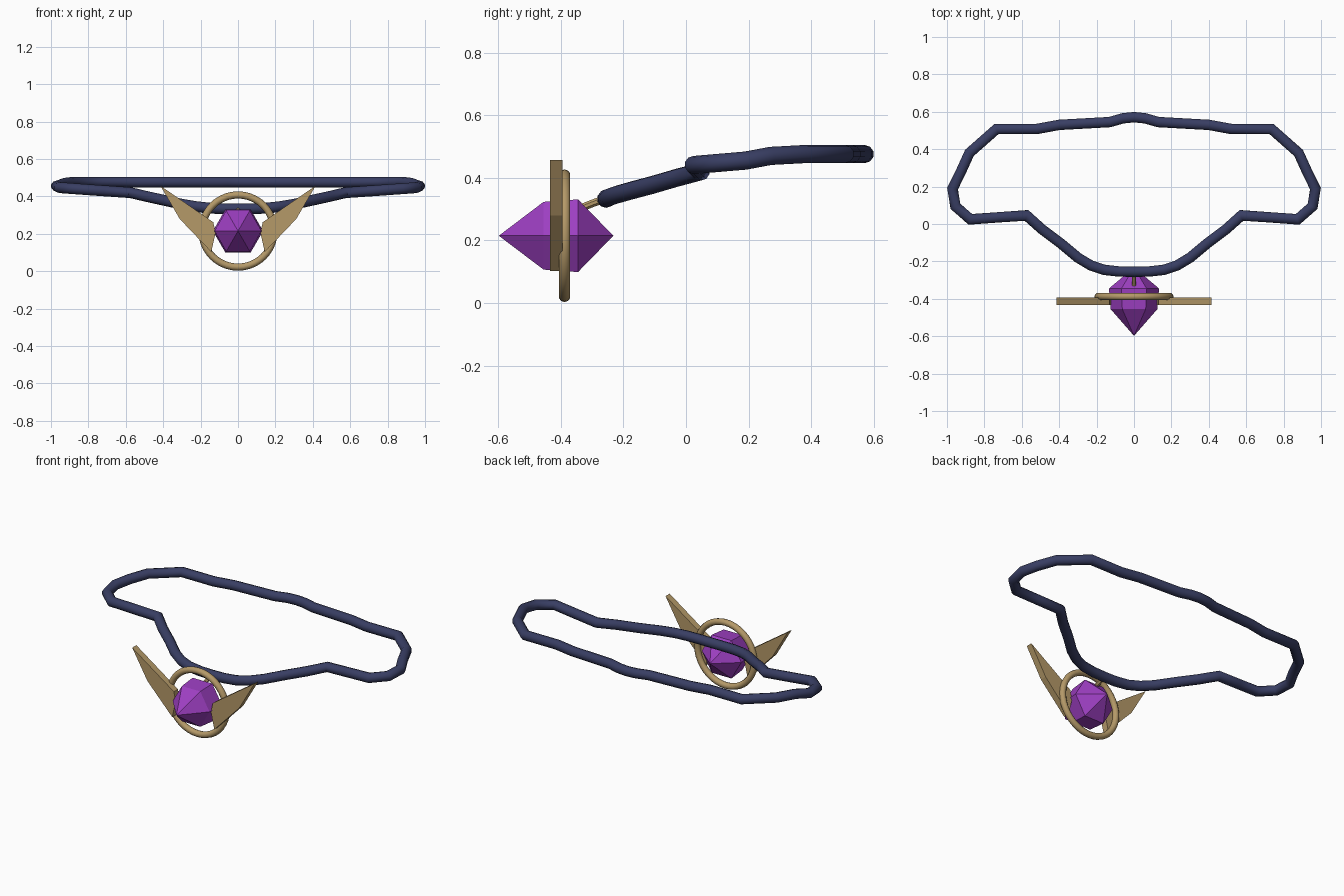
import bpy, bmesh, math
from mathutils import Vector

if "Cube" in bpy.data.objects:
    bpy.data.objects.remove(bpy.data.objects["Cube"])


def material(name, rgb):
    m = bpy.data.materials.new(name)
    m.diffuse_color = (*rgb, 1)
    m.use_nodes = True
    m.node_tree.nodes["Principled BSDF"].inputs["Base Color"].default_value = m.diffuse_color
    return m


GOLD = material("antique gold", (0.46, 0.32, 0.14))
BLUE = material("dark blue cord", (0.040, 0.048, 0.125))
PURPLE = material("purple gem", (0.34, 0.05, 0.54))


def mesh_object(name, bm, mat):
    bmesh.ops.recalc_face_normals(bm, faces=bm.faces)
    me = bpy.data.meshes.new(name)
    bm.to_mesh(me)
    bm.free()
    me.materials.append(mat)
    ob = bpy.data.objects.new(name, me)
    bpy.context.collection.objects.link(ob)
    return ob


def smooth(ob, degrees=40):
    bpy.ops.object.select_all(action='DESELECT')
    ob.select_set(True)
    bpy.context.view_layer.objects.active = ob
    bpy.ops.object.shade_smooth_by_angle(angle=math.radians(degrees))


def tube(name, pts, radius, mat, sides=8, closed=True):
    """Round tube swept along a list of points."""
    pts = [Vector(p) for p in pts]
    n = len(pts)
    bm = bmesh.new()
    rings = []
    for i, p in enumerate(pts):
        if closed:
            d0, d1 = p - pts[i - 1], pts[(i + 1) % n] - p
        else:
            d0 = p - pts[max(i - 1, 0)] if i else pts[1] - p
            d1 = pts[i + 1] - p if i < n - 1 else d0
        d0, d1 = d0.normalized(), d1.normalized()
        t = (d0 + d1).normalized()
        side = t.cross(Vector((0, 0, 1))).normalized()
        up = side.cross(t)
        widen = min(1.35, 1 / max(t.dot(d1), 0.1))  # keep width at corners
        rings.append([bm.verts.new(p + radius * (
            side * widen * math.cos(a) + up * math.sin(a)))
            for a in ((k + 0.5) * math.tau / sides for k in range(sides))])
    for i in range(n if closed else n - 1):
        a, b = rings[i], rings[(i + 1) % n]
        for k in range(sides):
            j = (k + 1) % sides
            bm.faces.new((a[k], a[j], b[j], b[k]))
    if not closed:
        bm.faces.new(rings[0])
        bm.faces.new(rings[-1])
    ob = mesh_object(name, bm, mat)
    smooth(ob)
    return ob


# Cord: right half mirrored into a closed neck loop
half = [(0, -0.255, 0.333), (0.08, -0.254, 0.334), (0.16, -0.245, 0.338),
        (0.23, -0.222, 0.346), (0.30, -0.18, 0.358), (0.39, -0.105, 0.378),
        (0.49, -0.03, 0.400), (0.575, 0.046, 0.420), (0.72, 0.036, 0.430),
        (0.875, 0.025, 0.441), (0.955, 0.095, 0.447), (0.97, 0.19, 0.455),
        (0.93, 0.27, 0.470), (0.88, 0.38, 0.476), (0.735, 0.508, 0.476),
        (0.52, 0.508, 0.476), (0.40, 0.53, 0.476), (0.13, 0.545, 0.476),
        (0.06, 0.565, 0.476), (0, 0.571, 0.476)]
path = half + [(-x, y, z) for x, y, z in half[-2:0:-1]]
tube("neck_cord", path, 0.029, BLUE, sides=10)

# Setting ring around the gem
bm = bmesh.new()
N, M = 40, 10
grid = [[bm.verts.new(((0.193 + 0.019 * math.cos(b)) * math.cos(a),
                       -0.388 + 0.019 * math.sin(b),
                       0.215 + (0.193 + 0.019 * math.cos(b)) * math.sin(a)))
         for b in (j * math.tau / M for j in range(M))]
        for a in (i * math.tau / N for i in range(N))]
for i in range(N):
    for j in range(M):
        u, v = (i + 1) % N, (j + 1) % M
        bm.faces.new((grid[i][j], grid[u][j], grid[u][v], grid[i][v]))
smooth(mesh_object("setting_ring", bm, GOLD))

# Six-sided gem with a point at front and back
bm = bmesh.new()
rings = [[bm.verts.new((r * math.cos(k * math.pi / 3), y,
                        0.215 + r * math.sin(k * math.pi / 3)))
          for k in range(6)] for y, r in ((-0.455, 0.125), (-0.345, 0.134))]
front = bm.verts.new((0, -0.598, 0.215))
back = bm.verts.new((0, -0.232, 0.215))
for k in range(6):
    j = (k + 1) % 6
    bm.faces.new((front, rings[0][k], rings[0][j]))
    bm.faces.new((rings[0][k], rings[1][k], rings[1][j], rings[0][j]))
    bm.faces.new((rings[1][k], back, rings[1][j]))
mesh_object("gem", bm, PURPLE)

# Flat pointed wings
outline = [(0.415, 0.457), (0.132, 0.262), (0.12, 0.205),
           (0.143, 0.103), (0.312, 0.28)]
for s, side in ((1, "right"), (-1, "left")):
    bm = bmesh.new()
    face = bm.faces.new([bm.verts.new((s * x, -0.434, z)) for x, z in outline])
    ext = bmesh.ops.extrude_face_region(bm, geom=[face], use_keep_orig=True)
    bmesh.ops.translate(bm, vec=(0, 0.04, 0), verts=[
        v for v in ext["geom"] if isinstance(v, bmesh.types.BMVert)])
    mesh_object(side + "_wing", bm, GOLD)

# Small link between gem and cord
tube("hanging_link", [(0, -0.345, 0.300), (0, -0.30, 0.318), (0, -0.255, 0.334)],
     0.013, GOLD, sides=8, closed=False)
